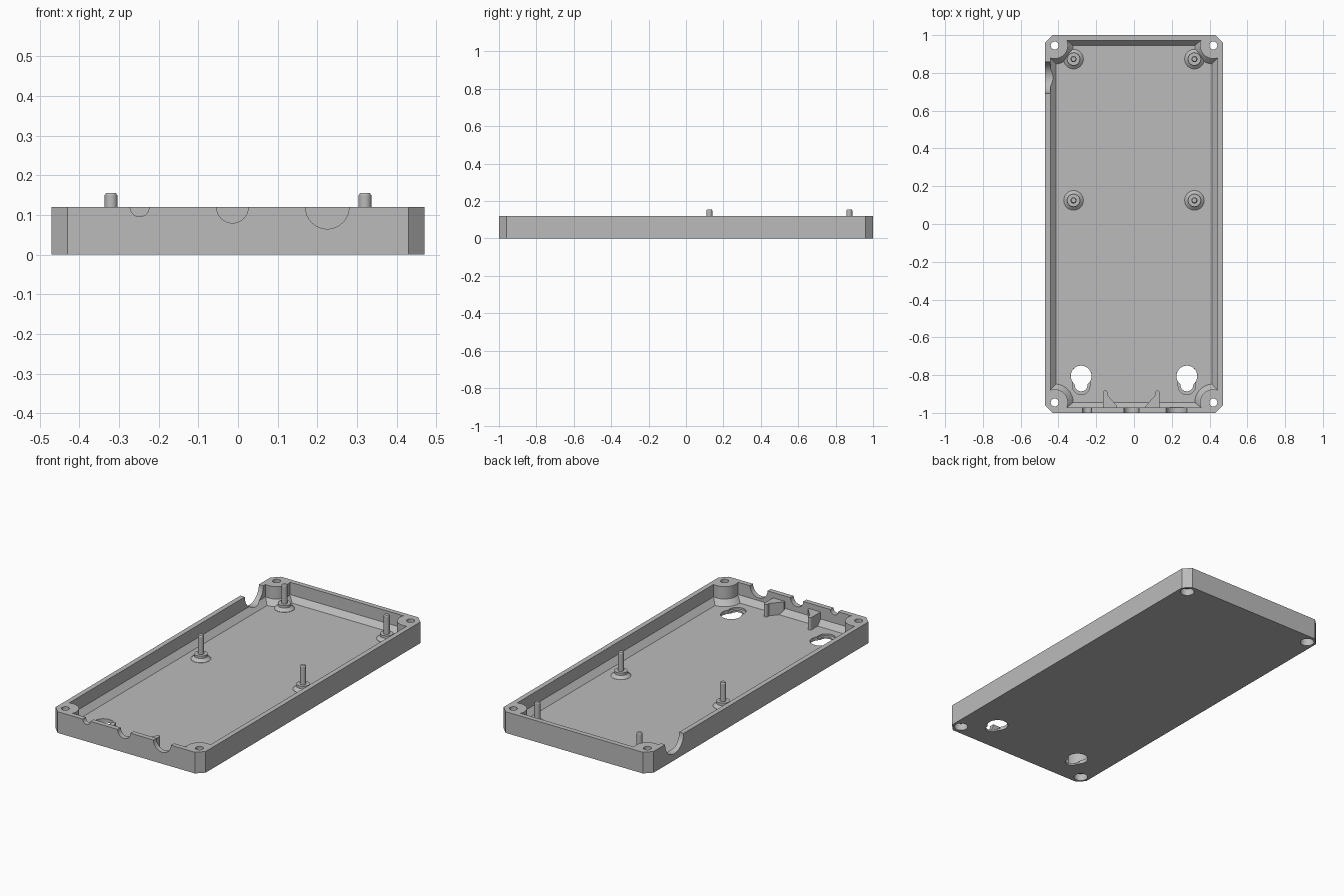
import bpy
import bmesh
from math import sin, cos, acos, asin, pi, radians, sqrt

default = bpy.data.objects.get("Cube")
if default:
    bpy.data.objects.remove(default, do_unlink=True)

grey = bpy.data.materials.new("light grey plastic")
grey.use_nodes = True
GREY = (0.5, 0.5, 0.5, 1)
grey.diffuse_color = GREY
grey.node_tree.nodes["Principled BSDF"].inputs["Base Color"].default_value = GREY

W, L, H, FLOOR = 0.47, 1.0, 0.12, 0.02
SCREW = (0.42, 0.945)
AXIS = {"z": lambda u, v, w: (u, v, w),
        "y": lambda u, v, w: (u, w, v),
        "x": lambda u, v, w: (w, u, v)}


def loft(name, layers, axis="z"):
    """Solid through a stack of (outline, level) rings along an axis."""
    bm = bmesh.new()
    rings = [[bm.verts.new(AXIS[axis](u, v, w)) for u, v in pts] for pts, w in layers]
    for a, b in zip(rings, rings[1:]):
        for i in range(len(a)):
            j = (i + 1) % len(a)
            bm.faces.new((a[i], a[j], b[j], b[i]))
    bm.faces.new(rings[0])
    bm.faces.new(rings[-1])
    bmesh.ops.recalc_face_normals(bm, faces=bm.faces)
    mesh = bpy.data.meshes.new(name)
    bm.to_mesh(mesh)
    bm.free()
    mesh.materials.append(grey)
    obj = bpy.data.objects.new(name, mesh)
    bpy.context.collection.objects.link(obj)
    return obj


def prism(name, pts, lo, hi, axis="z"):
    return loft(name, [(pts, lo), (pts, hi)], axis)


def arc(cx, cy, r, a0=0, a1=2 * pi, n=32, end=False):
    return [(cx + r * cos(a0 + (a1 - a0) * i / n), cy + r * sin(a0 + (a1 - a0) * i / n))
            for i in range(n + end)]


def four_corners(quarter):
    """Mirror a first-quadrant outline into a closed loop."""
    back = quarter[::-1]
    return (quarter + [(-x, y) for x, y in back]
            + [(-x, -y) for x, y in quarter] + [(x, -y) for x, y in back])


def cavity_outline(x, y, r):
    """Rectangle whose corners bulge in around the screw bosses."""
    sx, sy = SCREW
    start = -acos((x - sx) / r)
    end = -pi - asin((y - sy) / r)
    return four_corners(arc(sx, sy, r, start, end, 14, True))


def keyhole(cx, cy, r, half, drop):
    """Round entry with a round-ended slot running to the front."""
    a = asin(half / r)
    return (arc(cx, cy, r, -pi / 2 + a, 1.5 * pi - a, 28, True)
            + arc(cx, cy - drop, half, pi, 2 * pi, 14, True))


def cut(target, cutter):
    cutter.hide_render = True
    mod = target.modifiers.new("cut", "BOOLEAN")
    mod.operation, mod.solver, mod.object = "DIFFERENCE", "EXACT", cutter
    with bpy.context.temp_override(object=target, active_object=target):
        bpy.ops.object.modifier_apply(modifier=mod.name)
    bpy.data.objects.remove(cutter, do_unlink=True)


def smooth(obj):
    bpy.ops.object.select_all(action="DESELECT")
    obj.select_set(True)
    bpy.context.view_layer.objects.active = obj
    bpy.ops.object.shade_smooth_by_angle(angle=radians(28))


# Tray body with chamfered upright corners
tray = prism("tray", four_corners([(W, L - 0.04), (W - 0.04, L)]), 0, H)

# Cavity with a sloped foot along the walls
wall = cavity_outline(0.442, 0.972, 0.07)
foot = cavity_outline(0.412, 0.945, 0.098)
cut(tray, loft("cavity", [(foot, FLOOR), (wall, 0.05), (wall, H + 0.05)]))

# Corner screw holes, counterbored underneath
for sx in (-1, 1):
    for sy in (-1, 1):
        x, y = sx * SCREW[0], sy * SCREW[1]
        cut(tray, prism("screw_hole", arc(x, y, 0.021), -0.1, 0.2))
        cut(tray, prism("screw_recess", arc(x, y, 0.037), -0.1, 0.04))

# Hanging keyholes with a wider ledge on the inside
for x in (-0.28, 0.28):
    cut(tray, prism("keyhole", keyhole(x, -0.805, 0.055, 0.034, 0.047), -0.1, 0.05))
    cut(tray, prism("keyhole_ledge", keyhole(x, -0.805, 0.055, 0.046, 0.052), 0.01, 0.06))

# Half-round cable notches in the front wall and the right wall
for x, r in ((-0.248, 0.024), (-0.014, 0.04), (0.225, 0.055)):
    cut(tray, prism("cable_notch", arc(x, H, r), -1.1, -0.93, "y"))
cut(tray, prism("side_notch", arc(0.775, H, 0.083, n=40), -0.6, -0.4, "x"))
smooth(tray)

# Gusseted ribs on either side of the middle notch
for side, label in ((-1, "right"), (1, "left")):
    half = ([(0.075, -0.98), (0.075, -0.965), (0.127, -0.905)]
            + arc(0.138, -0.892, 0.011, pi, 0, 8, True) + [(0.149, -0.98)])
    rib = prism(label + "_cable_rib", [(-0.014 + side * x, y) for x, y in half],
                FLOOR - 0.005, 0.09)
    smooth(rib)

# Board posts: flared foot, collar and locating pin
for side, x in (("right", -0.32), ("left", 0.32)):
    for end, y in (("middle", 0.125), ("back", 0.873)):
        profile = [(0.052, 0.015), (0.052, 0.021), (0.034, 0.036), (0.034, 0.05),
                   (0.016, 0.05), (0.016, 0.15), (0.012, 0.156)]
        post = loft(f"{side}_{end}_post", [(arc(x, y, r), z) for r, z in profile])
        smooth(post)
